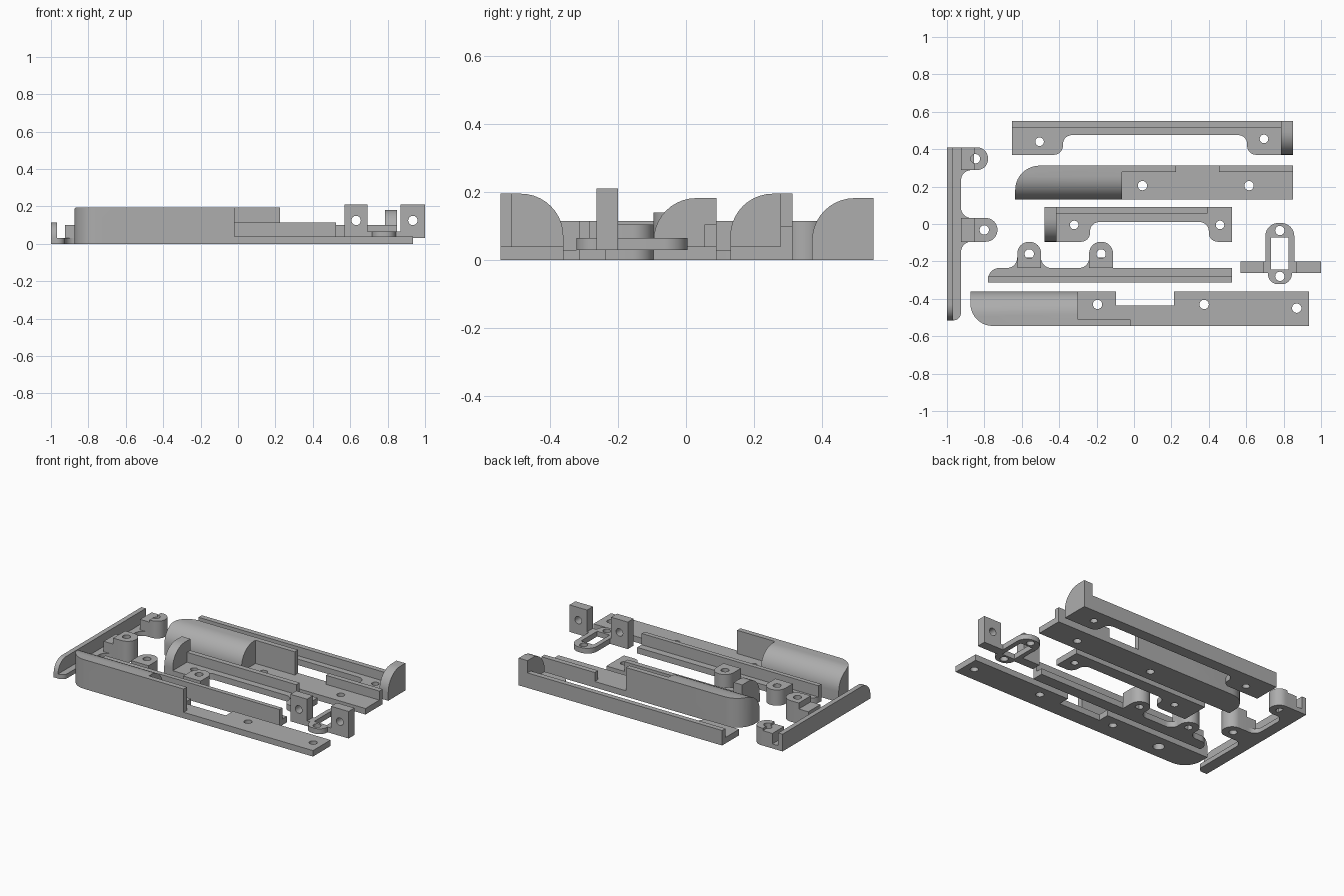
import bpy
import bmesh
import math
from mathutils import Vector

if "Cube" in bpy.data.objects:
    bpy.data.objects.remove(bpy.data.objects["Cube"], do_unlink=True)

grey = bpy.data.materials.new("plain grey")
grey.use_nodes = True
grey.diffuse_color = (0.42, 0.42, 0.42, 1)
grey.node_tree.nodes["Principled BSDF"].inputs["Base Color"].default_value = (0.42, 0.42, 0.42, 1)

PLATE = 0.04
AXES = {"x": lambda u, v, w: (w, u, v), "y": lambda u, v, w: (u, w, v), "z": lambda u, v, w: (u, v, w)}


def rounded(points, steps=10):
    """Outline of right-angled corners; a third number is that corner's radius."""
    out = []
    for i, point in enumerate(points):
        p = Vector(point[:2])
        if len(point) < 3:
            out.append(p)
            continue
        a = (Vector(points[i - 1][:2]) - p).normalized() * point[2]
        b = (Vector(points[(i + 1) % len(points)][:2]) - p).normalized() * point[2]
        for k in range(steps + 1):
            t = math.pi / 2 * k / steps
            out.append(p + a + b - b * math.cos(t) - a * math.sin(t))
    return out


def solid(name, points, lo, hi, axis="z"):
    """Extrude an outline along an axis."""
    bm = bmesh.new()
    verts = []
    for co in rounded(points):
        if not verts or (Vector(AXES[axis](*co, lo)) - verts[-1].co).length > 1e-4:
            verts.append(bm.verts.new(AXES[axis](*co, lo)))
    if (verts[0].co - verts[-1].co).length < 1e-4:
        bm.verts.remove(verts.pop())
    face = bm.faces.new(verts)
    top = bmesh.ops.extrude_face_region(bm, geom=[face])["geom"]
    shift = Vector(AXES[axis](0, 0, hi - lo))
    bmesh.ops.translate(bm, vec=shift, verts=[g for g in top if isinstance(g, bmesh.types.BMVert)])
    bmesh.ops.recalc_face_normals(bm, faces=bm.faces)
    mesh = bpy.data.meshes.new(name)
    bm.to_mesh(mesh)
    bm.free()
    mesh.materials.append(grey)
    obj = bpy.data.objects.new(name, mesh)
    bpy.context.collection.objects.link(obj)
    return obj


def box(name, x0, x1, y0, y1, z0, z1):
    return solid(name, [(x0, y0), (x1, y0), (x1, y1), (x0, y1)], z0, z1)


def combine(obj, tool, operation):
    mod = obj.modifiers.new("cut", "BOOLEAN")
    mod.operation, mod.solver, mod.object = operation, "EXACT", tool
    bpy.ops.object.select_all(action="DESELECT")
    bpy.context.view_layer.objects.active = obj
    obj.select_set(True)
    bpy.ops.object.modifier_apply(modifier=mod.name)
    bpy.data.objects.remove(tool, do_unlink=True)


def hole(obj, u, v, r=0.025, axis="z", lo=-1, hi=1):
    ring = [(u + r * math.cos(k * math.tau / 24), v + r * math.sin(k * math.tau / 24)) for k in range(24)]
    combine(obj, solid("hole_cutter", ring, lo, hi, axis), "DIFFERENCE")


def handle_block(name, outline, profile):
    """Rounded profile along x, trimmed by a plan outline."""
    obj = solid(name, profile, -1, 1, "x")
    combine(obj, solid("plan_trim", outline, -0.1, 0.4), "INTERSECT")
    return obj


def end_cap(name, x0, x1, y0, y1, top):
    return solid(name, [(y0, 0), (y1, 0), (y1, top), (y0, top, 0.125)], x0, x1, "x")


# Front side shell: solid rounded end, thin wall, notched plate
f0, f1 = -0.545, -0.36
block = handle_block("front_shell_block",
                     [(-0.875, f0, 0.12), (-0.30, f0), (-0.30, f1), (-0.875, f1)],
                     [(f0, 0), (f1, 0), (f1, 0.195, 0.125), (f0, 0.195)])
hole(block, -0.57, -0.45, 0.035, lo=-0.1, hi=0.1)
box("front_shell_wall", -0.30, -0.02, f0, -0.51, PLATE, 0.195)
plate = solid("front_shell_plate",
              [(-0.30, f0), (0.935, f0), (0.935, f1), (0.215, f1), (0.215, -0.435),
               (-0.095, -0.435), (-0.095, f1), (-0.30, f1)], 0, PLATE)
for x, y in ((-0.195, -0.43), (0.375, -0.43), (0.87, -0.45)):
    hole(plate, x, y)

# Rear side shell: mirrored block, two wall sections
r0, r1 = 0.13, 0.312
handle_block("rear_shell_block",
             [(-0.635, r0), (-0.065, r0), (-0.065, r1), (-0.635, r1, 0.13)],
             [(r0, 0), (r1, 0), (r1, 0.195), (r0, 0.195, 0.125)])
box("rear_shell_tall_wall", -0.065, 0.225, 0.277, r1, PLATE, 0.195)
box("rear_shell_low_wall", 0.455, 0.85, 0.277, r1, PLATE, 0.1)
plate = box("rear_shell_plate", -0.065, 0.85, r0, r1, 0, PLATE)
for x in (0.045, 0.615):
    hole(plate, x, 0.205)


# Cut-away rails with a quarter-round end cap
def rail(name, x0, x1, cut0, cut1, y0, y1, holes):
    depth, r = y0 + 0.105, 0.048
    obj = solid(name, [(x0, y0), (cut0, y0, r), (cut0, depth, r), (cut1, depth, r),
                       (cut1, y0, r), (x1, y0), (x1, y1), (x0, y1)], 0, PLATE)
    for x, y in holes:
        hole(obj, x, y, 0.023)


rail("back_rail_plate", -0.652, 0.785, -0.38, 0.605, 0.37, 0.55, [(-0.505, 0.44), (0.695, 0.455)])
box("back_rail_wall", -0.652, 0.785, 0.515, 0.55, PLATE, 0.1)
end_cap("back_rail_cap", 0.785, 0.85, 0.37, 0.55, 0.182)
rail("middle_rail_plate", -0.415, 0.525, -0.235, 0.40, -0.095, 0.09, [(-0.32, -0.005), (0.46, -0.005)])
box("middle_rail_wall", -0.415, 0.392, 0.055, 0.09, PLATE, 0.105)
end_cap("middle_rail_cap", -0.478, -0.415, -0.095, 0.09, 0.182)

# Slim rail with two screw posts
s0, s1, r = -0.312, -0.235, 0.055
foot = -0.18
base = solid("slim_rail_base",
             [(-0.78, s0), (0.525, s0), (0.525, s1), (-0.112, s1), (-0.112, foot), (-0.24, foot),
              (-0.24, s1, 0.054), (-0.497, s1, 0.054), (-0.497, foot), (-0.625, foot),
              (-0.625, s1, 0.054), (-0.78, s1, 0.06)], 0, PLATE)
box("slim_rail_wall", -0.78, 0.525, s0, -0.282, PLATE, 0.115)
for side, x in (("left", -0.176), ("right", -0.56)):
    w = 0.064
    post = solid(side + "_screw_post", [(x - w, s1), (x + w, s1), (x + w, -0.095, w - 0.001),
                                        (x - w, -0.095, w - 0.001)], 0, 0.105)
    hole(post, x, -0.16)

# End bracket: rounded wall, base strip and two stepped bosses
solid("bracket_wall", [(-0.515, 0), (0.41, 0), (0.41, 0.115), (-0.515, 0.115, 0.085)], -1, -0.968, "x")
strip, step = -0.925, -0.855
solid("bracket_base",
      [(-0.99, -0.515), (strip, -0.515, 0.04), (strip, -0.095, r), (step, -0.095), (step, 0.032),
       (strip, 0.032, r), (strip, 0.288, r), (step, 0.288), (step, 0.41), (-0.99, 0.41)], 0, 0.03)
for name, x1, y0, y1, top in (("back", -0.78, 0.288, 0.41, 0.115), ("middle", -0.73, -0.095, 0.032, 0.14)):
    w = (y1 - y0) / 2
    boss = solid(name + "_boss", [(step, y0), (x1, y0, w - 0.001), (x1, y1, w - 0.001), (step, y1)], 0, top)
    neck = box(name + "_boss_neck", strip, step, y0, y1, 0, 0.1)
    for obj in (boss, neck):
        hole(obj, x1 - w - 0.007, (y0 + y1) / 2)

# Hinge bracket: slotted loop plate with two drilled uprights
loop = solid("hinge_loop",
             [(0.702, -0.2), (0.57, -0.2), (0.57, -0.262), (0.716, -0.262), (0.716, -0.322, 0.055),
              (0.844, -0.322, 0.055), (0.844, -0.262), (1.0, -0.262), (1.0, -0.2), (0.857, -0.2),
              (0.857, 0.005, 0.07), (0.702, 0.005, 0.07)], 0.03, 0.065)
combine(loop, box("window_cutter", 0.732, 0.825, -0.242, -0.072, -1, 1), "DIFFERENCE")
for y in (-0.035, -0.28):
    hole(loop, 0.78, y)
for side, x0, x1 in (("right", 0.57, 0.693), ("left", 0.87, 1.0)):
    upright = box(side + "_hinge_upright", x0, x1, -0.262, -0.2, 0.03, 0.21)
    hole(upright, (x0 + x1) / 2, 0.125, axis="y")

bpy.ops.object.select_all(action="DESELECT")
for obj in bpy.context.collection.objects:
    if obj.type == "MESH":
        obj.select_set(True)
        bpy.context.view_layer.objects.active = obj
bpy.ops.object.shade_smooth_by_angle(angle=math.radians(30))
